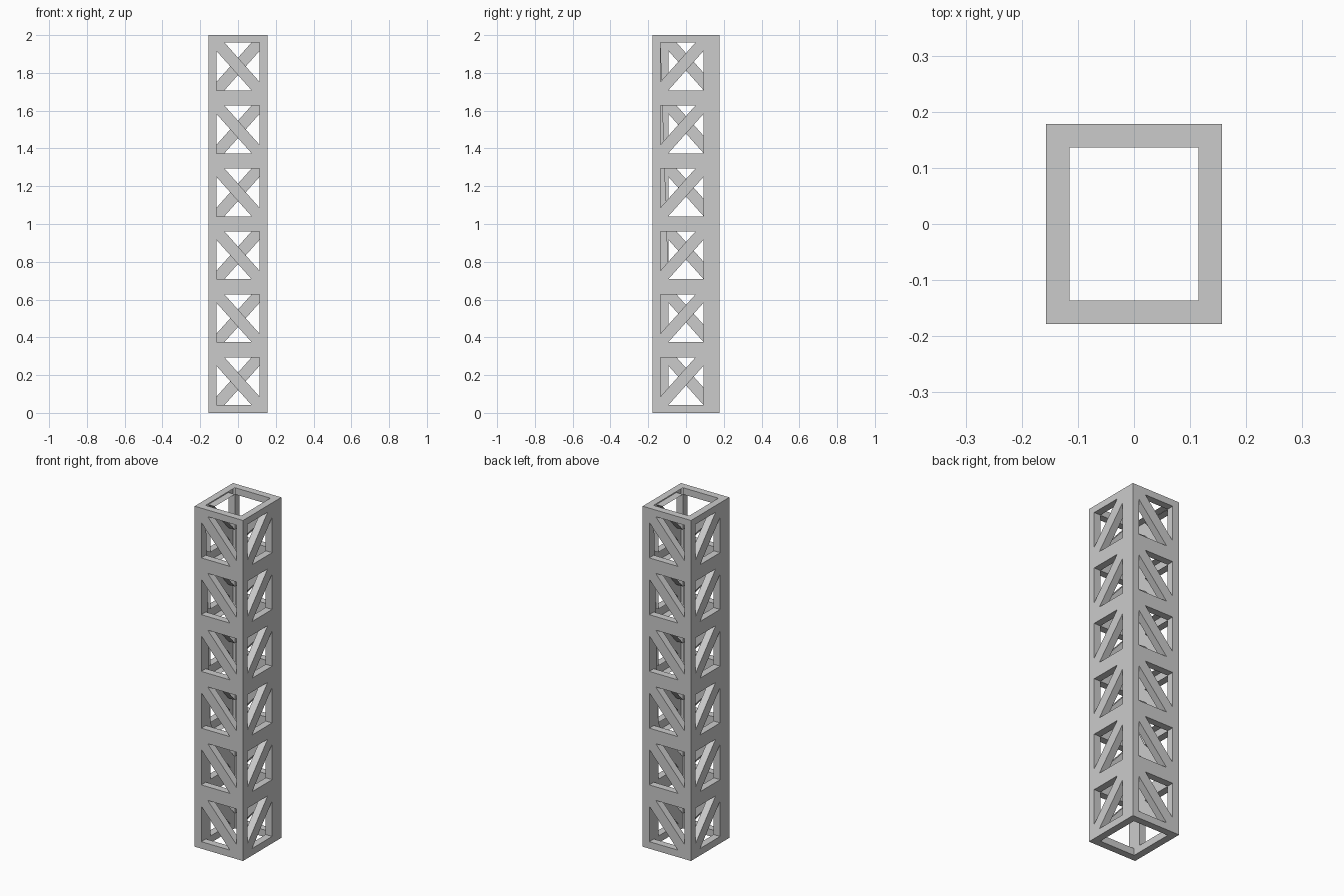
import bpy, bmesh

if "Cube" in bpy.data.objects:
    bpy.data.objects.remove(bpy.data.objects["Cube"])

HX, HY, WALL, H, N = 0.157, 0.178, 0.042, 2.0, 6
HALF = 0.114            # half width of a bay opening
SHIFT = -0.0215         # side bays sit off centre
PITCH = H / N

bm = bmesh.new()


def loop(points):
    verts = [bm.verts.new(p) for p in points]
    edges = [bm.edges.new((v, verts[(i + 1) % len(verts)])) for i, v in enumerate(verts)]
    return verts, edges


def bridge(a, b):
    for i in range(len(a)):
        j = (i + 1) % len(a)
        bm.faces.new((a[i], a[j], b[j], b[i]))


# Two triangular openings per bay, leaving a diagonal brace between them
openings = []
for i in range(N):
    lo, hi = i * PITCH + 0.041, (i + 1) * PITCH - 0.039
    openings.append([(-0.072, hi), (HALF, hi), (HALF, lo + 0.045)])
    openings.append([(HALF - 0.042, lo), (-HALF, lo), (-HALF, hi - 0.045)])


def wall(place, normal, depth, width):
    """One pierced wall: outer and inner skins, opening reveals, end rims."""
    skins = []
    for inset in (0, WALL):
        w, d = width - inset, depth - inset
        rect = [(-w, 0), (w, 0), (w, H), (-w, H)]
        loops = [loop([place(u, d, z, False) for u, z in rect])]
        loops += [loop([place(u, d, z, True) for u, z in tri]) for tri in openings]
        bmesh.ops.triangle_fill(bm, use_beauty=True, use_dissolve=False,
                                edges=[e for _, es in loops for e in es], normal=normal)
        skins.append([vs for vs, _ in loops])
    for a, b in zip(skins[0][1:], skins[1][1:]):
        bridge(a, b)
    a, b = skins[0][0], skins[1][0]
    for i in (0, 2):
        bm.faces.new((a[i], a[i + 1], b[i + 1], b[i]))


# Opposite walls are half a turn apart
for s in (1, -1):
    wall(lambda u, d, z, hole: (s * u, -s * d, z), (0, -s, 0), HY, HX)
    wall(lambda u, d, z, hole: (s * d, s * ((SHIFT if hole else 0) - u), z), (s, 0, 0), HX, HY)

# Weld the four walls into one closed mast
bmesh.ops.remove_doubles(bm, verts=bm.verts[:], dist=0.0001)
bmesh.ops.recalc_face_normals(bm, faces=bm.faces[:])
me = bpy.data.meshes.new("lattice_mast")
bm.to_mesh(me)
bm.free()
mast = bpy.data.objects.new("lattice_mast", me)
bpy.context.collection.objects.link(mast)
